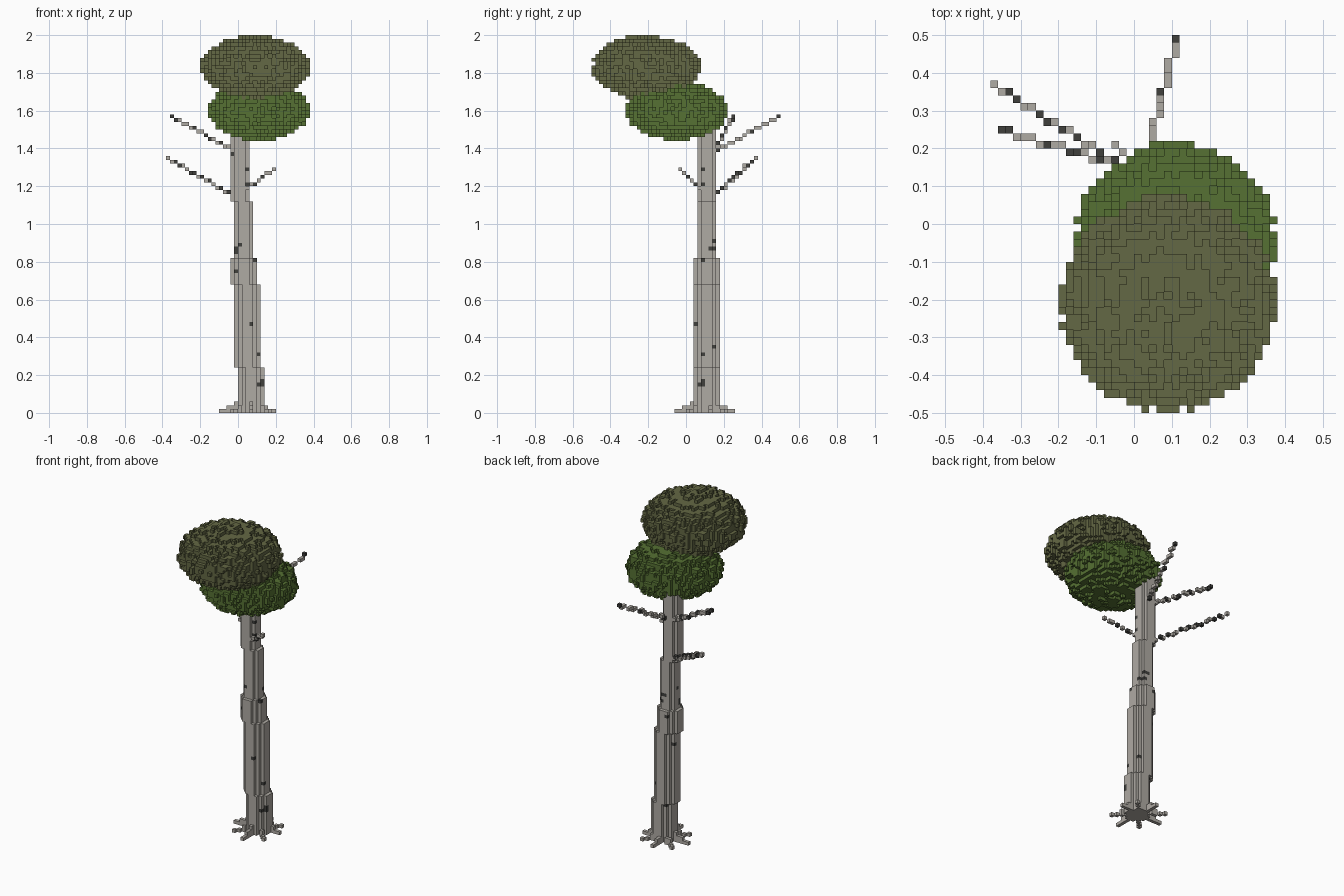
import bpy, bmesh, math, random
from mathutils import Vector

if "Cube" in bpy.data.objects:
    bpy.data.objects.remove(bpy.data.objects["Cube"], do_unlink=True)

random.seed(7)
V = 0.02  # edge of one voxel


def material(name, rgb):
    m = bpy.data.materials.new(name)
    m.use_nodes = True
    m.diffuse_color = (*rgb, 1)
    m.node_tree.nodes["Principled BSDF"].inputs["Base Color"].default_value = (*rgb, 1)
    return m


BARK = material("pale bark", (0.43, 0.405, 0.37))
DARK = material("dark bark", (0.05, 0.05, 0.046))
GREEN = material("leaf green", (0.093, 0.165, 0.033))
OLIVE = material("leaf olive", (0.127, 0.138, 0.058))

# Corner offsets of each cube side, counter-clockwise from outside
SIDES = {
    (1, 0, 0): ((1, 0, 0), (1, 1, 0), (1, 1, 1), (1, 0, 1)),
    (-1, 0, 0): ((0, 0, 0), (0, 0, 1), (0, 1, 1), (0, 1, 0)),
    (0, 1, 0): ((0, 1, 0), (0, 1, 1), (1, 1, 1), (1, 1, 0)),
    (0, -1, 0): ((0, 0, 0), (1, 0, 0), (1, 0, 1), (0, 0, 1)),
    (0, 0, 1): ((0, 0, 1), (1, 0, 1), (1, 1, 1), (0, 1, 1)),
    (0, 0, -1): ((0, 0, 0), (0, 1, 0), (1, 1, 0), (1, 0, 0)),
}


def cell(p):
    return tuple(math.floor(c / V + 1e-6) for c in p)


def add(a, b):
    return tuple(x + y for x, y in zip(a, b))


def voxel_object(name, cells, mats):
    """Skin a {cell: material index} dictionary with its exposed sides."""
    bm = bmesh.new()
    corners = {}
    for c, mat in cells.items():
        for n, quad in SIDES.items():
            if add(c, n) in cells:
                continue
            ring = []
            for q in quad:
                k = add(c, q)
                if k not in corners:
                    corners[k] = bm.verts.new(Vector(k) * V)
                ring.append(corners[k])
            bm.faces.new(ring).material_index = mat
    # Join flat neighbours of one colour
    bmesh.ops.dissolve_limit(bm, angle_limit=0.01, verts=bm.verts[:],
                             edges=bm.edges[:], delimit={'MATERIAL'})
    me = bpy.data.meshes.new(name)
    bm.to_mesh(me)
    bm.free()
    for m in mats:
        me.materials.append(m)
    ob = bpy.data.objects.new(name, me)
    bpy.context.collection.objects.link(ob)
    return ob


# Trunk: stacked round sections (z from, z to, centre x, radius in voxels)
trunk = {}
for z0, z1, cx, r in ((0, 0.24, 0.07, 3.5), (0.24, 0.68, 0.05, 3.5),
                      (0.68, 0.82, 0.03, 3.5), (0.82, 1.12, 0.03, 2.5),
                      (1.12, 1.54, 0.01, 2.5)):
    ci, cj, _ = cell((cx, 0.11, 0))
    for k in range(round(z0 / V), round(z1 / V)):
        for i in range(-3, 4):
            for j in range(-3, 4):
                if i * i + j * j < r * r:
                    trunk[(ci + i, cj + j, k)] = 0

# Dark knots: pushed in from one side until they meet the bark
KNOTS = {
    (0, 1, 0): ((0.01, 0.88), (-0.01, 0.86), (-0.01, 0.84), (0.05, 1.28), (0.05, 1.21),
                (-0.03, 1.36), (0.13, 0.15), (0.11, 0.30)),
    (-1, 0, 0): ((0.07, 0.15), (0.09, 0.16), (0.15, 0.86), (0.13, 0.86), (0.09, 0.80),
                 (0.09, 1.28), (0.05, 0.46)),
    (0, -1, 0): ((0.03, 0.90), (0.05, 0.90), (0.01, 0.78), (0.09, 0.34)),
    (1, 0, 0): ((0.11, 0.94), (0.13, 0.60), (0.07, 0.74), (0.15, 0.22)),
}
for d, spots in KNOTS.items():
    for u, z in spots:
        p = cell((u, -0.3, z) if d[0] == 0 else (-0.3, u, z))
        if sum(d) < 0:
            p = cell((u, 0.3, z) if d[0] == 0 else (0.3, u, z))
        for _ in range(40):
            if p in trunk:
                trunk[p] = 1
                break
            p = add(p, d)
voxel_object("trunk", trunk, (BARK, DARK))

# Roots: spokes that step down to the ground
roots = {}
for ex, ey in ((-0.09, 0.11), (-0.05, 0.21), (0.05, 0.25), (0.15, 0.21),
               (0.19, 0.13), (0.17, 0.01), (0.07, -0.05), (-0.03, 0.01)):
    a, b = Vector((0.07, 0.11)), Vector((ex, ey))
    n = round(max(abs(b.x - a.x), abs(b.y - a.y)) / V)
    for s in range(3, n + 1):
        p = a.lerp(b, s / n)
        for k in range(max(1, min(4, (n - s + 2) // 2))):
            c = cell((p.x, p.y, k * V))
            if c not in trunk:
                roots[c] = 0
voxel_object("roots", roots, (BARK,))

# Branches: one-voxel lines with dark flecks
BRANCHES = {
    "branch_low_right": ((-0.03, 0.15, 1.15), (-0.37, 0.37, 1.35)),
    "branch_high_right": ((-0.03, 0.15, 1.39), (-0.35, 0.25, 1.57)),
    "branch_high_back": ((0.03, 0.17, 1.39), (0.11, 0.49, 1.57)),
    "branch_low_left": ((0.05, 0.07, 1.19), (0.19, -0.03, 1.29)),
}
for name, (a, b) in BRANCHES.items():
    a, b = Vector(a), Vector(b)
    n = round(max(abs(v) for v in b - a) / V)
    cells = {}
    for s in range(n + 1):
        c = cell(a.lerp(b, s / n))
        if c not in trunk:
            cells[c] = int(random.random() < 0.25)
    voxel_object(name, cells, (BARK, DARK))


def leaf_ball(name, centre, radii, mat, taken):
    """Ellipsoid of voxels with a ragged outer layer."""
    cells = {}
    lo = cell([c - r for c, r in zip(centre, radii)])
    hi = cell([c + r for c, r in zip(centre, radii)])
    for i in range(lo[0], hi[0] + 1):
        for j in range(lo[1], hi[1] + 1):
            for k in range(lo[2], hi[2] + 1):
                p = [(v + 0.5) * V for v in (i, j, k)]
                d = sum(((q - c) / r) ** 2 for q, c, r in zip(p, centre, radii))
                if d + 0.2 * random.random() < 1.03 and (i, j, k) not in taken:
                    cells[(i, j, k)] = 0
    voxel_object(name, cells, (mat,))
    return cells


# Crown: an upper ball in front and a lower one over the trunk
upper = leaf_ball("upper_leaves", (0.09, -0.21, 1.83), (0.289, 0.289, 0.169), OLIVE, {})
leaf_ball("lower_leaves", (0.11, -0.05, 1.60), (0.269, 0.269, 0.159), GREEN, upper)
